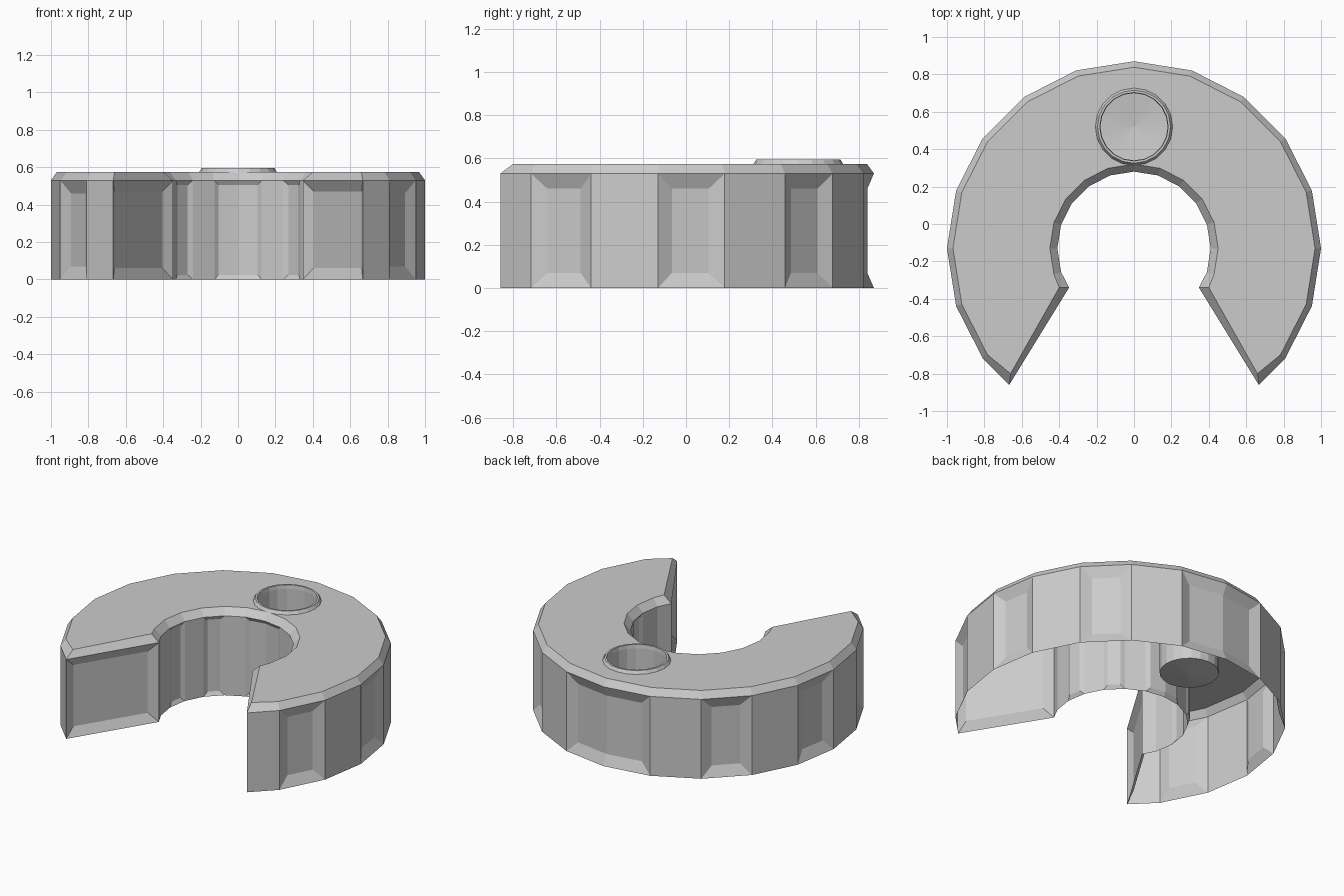
import bpy, bmesh, math

if "Cube" in bpy.data.objects:
    bpy.data.objects.remove(bpy.data.objects["Cube"])

CY = -0.13          # centre of the ring
SIDES = 20
Z_WALL, Z_TOP = 0.53, 0.575


def polar(r, k):
    a = math.radians(90 - k * 360 / SIDES)
    return (r * math.cos(a), CY + r * math.sin(a))


def outline(r_out, tip, cut, r_in):
    # right half: outer arc, tip, cut corner, inner arc; then mirrored
    right = [polar(r_out, k) for k in range(8)] + [tip, cut]
    right += [polar(r_in, k) for k in range(6, -1, -1)]
    return right + [(-x, y) for x, y in right[-2:0:-1]]


def finish(bm, name):
    mesh = bpy.data.meshes.new(name)
    bm.to_mesh(mesh)
    bm.free()
    ob = bpy.data.objects.new(name, mesh)
    bpy.context.collection.objects.link(ob)
    return ob


def loop(bm, pts, z):
    return [bm.verts.new((x, y, z)) for x, y in pts]


def bridge(bm, low, high, flip=False):
    n = len(low)
    faces = []
    for i in range(n):
        j = (i + 1) % n
        q = [low[j], low[i], high[i], high[j]]
        faces.append(bm.faces.new(q[::-1] if flip else q))
    return faces


HOLE_N = 20
HOLE_Y = 0.52


def circle(r):
    return [(r * math.cos(2 * math.pi * i / HOLE_N),
             HOLE_Y + r * math.sin(2 * math.pi * i / HOLE_N)) for i in range(HOLE_N)]


# Open-bottomed body shell: walls and chamfer
bm = bmesh.new()
full = outline(1.0, (0.667, -0.86), (0.347, -0.34), 0.41)
small = outline(0.968, (0.66, -0.80), (0.40, -0.34), 0.45)
base, wall, top = loop(bm, full, 0), loop(bm, full, Z_WALL), loop(bm, small, Z_TOP)
walls = bridge(bm, base, wall)
bridge(bm, wall, top)

# Top face with a round opening
hole = loop(bm, circle(0.19), Z_TOP)
edges = []
for ring in (top, hole):
    for i in range(len(ring)):
        a, b = ring[i], ring[(i + 1) % len(ring)]
        edges.append(bm.edges.get((a, b)) or bm.edges.new((a, b)))
res = bmesh.ops.triangle_fill(bm, edges=edges, use_beauty=True, normal=(0, 0, 1))
tops = [f for f in res["geom"] if isinstance(f, bmesh.types.BMFace)]
for f in tops:
    f.normal_update()
    if f.normal.z < 0:
        f.normal_flip()
bmesh.ops.dissolve_limit(bm, angle_limit=0.01, verts=[],
                         edges=list({e for f in tops for e in f.edges if len(e.link_faces) == 2}))

# Recessed panels on every other wall
bm.normal_update()
n = len(full)
for ids, width, depth in (((0, 2, 4, 6), 0.07, 0.03), ((8,), 0.06, 0.03), ((11, 13, 15), 0.025, 0.015)):
    faces = [walls[j] for i in ids for j in (i, n - 1 - i)]
    bmesh.ops.inset_region(bm, faces=faces, thickness=width, depth=-depth,
                           use_boundary=True, use_even_offset=True)
finish(bm, "ring_body")

# Round socket: raised lip, inner wall and shallow cone floor
bm = bmesh.new()
rings = [loop(bm, circle(r), z) for r, z in
         ((0.21, Z_TOP - 0.005), (0.195, 0.595), (0.183, 0.595), (0.18, 0.57), (0.18, 0.06))]
for a, b in zip(rings, rings[1:]):
    bridge(bm, a, b, flip=True)
tip = bm.verts.new((0, HOLE_Y, 0.04))
last = rings[-1]
for i in range(HOLE_N):
    bm.faces.new((last[i], last[(i + 1) % HOLE_N], tip))
finish(bm, "round_socket")
